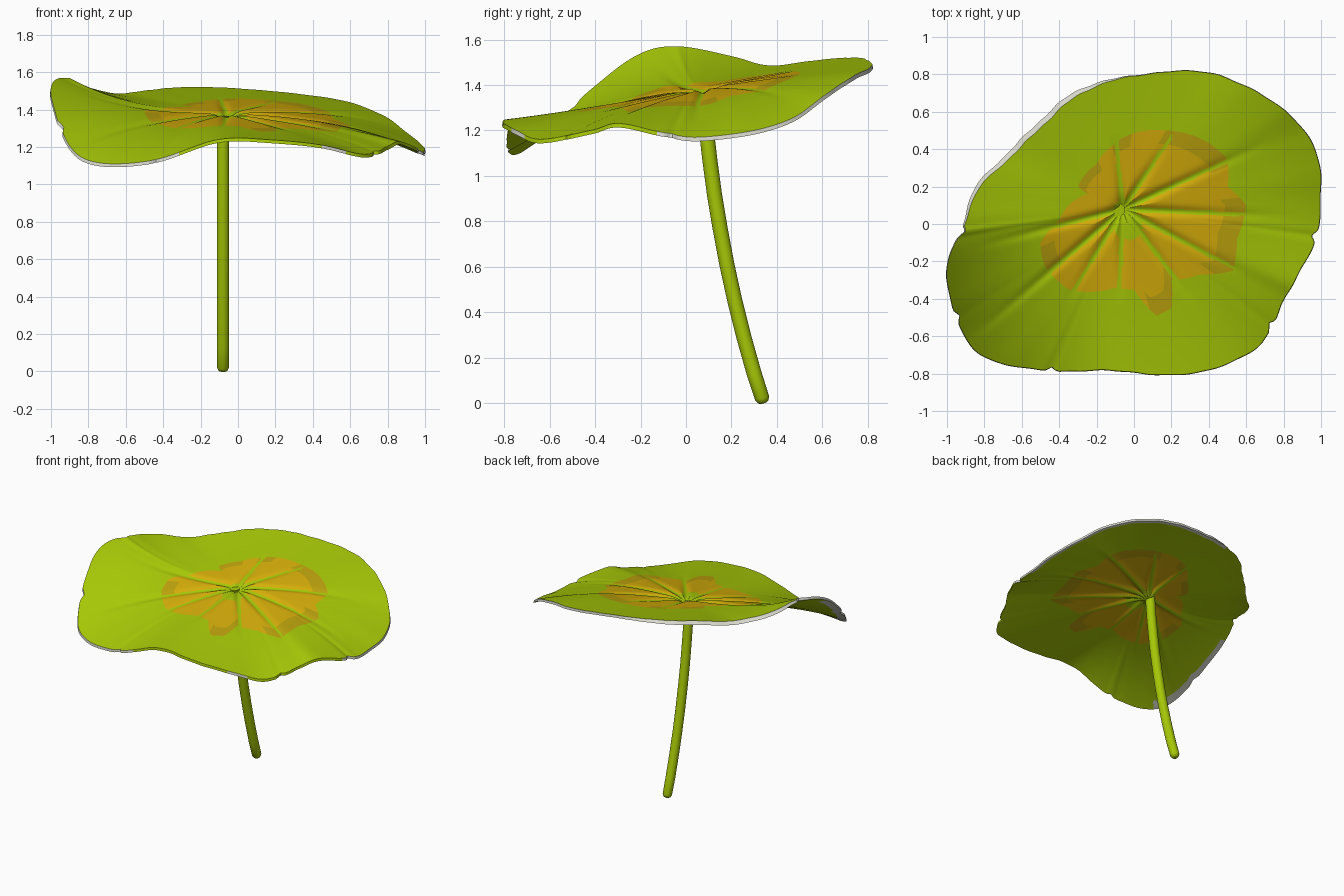
import bpy, bmesh, math
from mathutils import Vector

if "Cube" in bpy.data.objects:
    bpy.data.objects.remove(bpy.data.objects["Cube"])

def material(name, rgb):
    m = bpy.data.materials.new(name)
    m.diffuse_color = (*rgb, 1)
    m.use_nodes = True
    m.node_tree.nodes["Principled BSDF"].inputs["Base Color"].default_value = m.diffuse_color
    return m

GREEN = material("leaf green", (0.38, 0.57, 0.002))
ORANGE = material("petal orange", (0.67, 0.42, 0.003))
OCHRE = material("petal tip ochre", (0.50, 0.36, 0.004))
GREY = material("pale rim grey", (0.68, 0.68, 0.61))

CX, CY, CZ = -0.06, 0.08, 1.39

# leaf rim: x, y, z, counterclockwise from the right
RIM = [(1, .05, 1.17), (1, .3, 1.20), (.93, .48, 1.26), (.8, .62, 1.36),
       (.6, .74, 1.44), (.37, .82, 1.48), (0, .8, 1.515), (-.3, .72, 1.525),
       (-.5, .56, 1.51), (-.68, .38, 1.49), (-.85, .2, 1.53), (-.93, -.03, 1.57),
       (-1, -.2, 1.54), (-.99, -.4, 1.40), (-.9, -.62, 1.2), (-.75, -.74, 1.115),
       (-.45, -.79, 1.13), (-.1, -.79, 1.24), (.2, -.815, 1.235), (.45, -.77, 1.21),
       (.68, -.65, 1.16), (.8, -.42, 1.2), (.87, -.3, 1.23), (.97, -.1, 1.19)]

# outline of the painted flower: x, y
FLOWER = [(.6, .1), (.5, .2), (.5, .35), (.35, .46), (.17, .5), (-.08, .45),
          (-.1, .43), (-.2, .32), (-.3, .2), (-.25, .16), (-.35, .1), (-.4, .02),
          (-.5, -.1), (-.48, -.22), (-.35, -.35), (-.1, -.34), (0, -.35), (.12, -.49),
          (.2, -.45), (.2, -.3), (.35, -.27), (.53, -.25), (.55, -.08)]

# veins: end x, end y
VEINS = [(.2, .47), (.72, .44), (.85, .04), (.6, -.27), (.32, -.42), (-.08, -.42),
         (-.36, -.42), (-.88, -.62), (-.85, -.12), (-.1, .48)]

# directions in degrees of the darker petal tips
TIPS = [(0, 6), (22, 62), (84, 100), (118, 156), (205, 222), (285, 306), (325, 360)]

def catmull(a, b, c, d, t):
    return 0.5 * (2*b + (c-a)*t + (2*a-5*b+4*c-d)*t*t + (3*b-a-3*c+d)*t**3)

def rim_points(steps):
    pts, n = [Vector(p) for p in RIM], len(RIM)
    return [catmull(pts[i-1], pts[i], pts[(i+1) % n], pts[(i+2) % n], k/steps)
            for i in range(n) for k in range(steps)]

POLAR = sorted((math.atan2(y-CY, x-CX) % math.tau, math.hypot(x-CX, y-CY)) for x, y in FLOWER)

def flower_radius(a):
    a %= math.tau
    ring = [(POLAR[-1][0]-math.tau, POLAR[-1][1])] + POLAR + [(POLAR[0][0]+math.tau, POLAR[0][1])]
    for (a0, r0), (a1, r1) in zip(ring, ring[1:]):
        if a0 <= a <= a1:
            return r0 + (r1-r0) * (a-a0) / (a1-a0)
    return 0.5

def vein_distance(x, y):
    best, reach = 9.0, 1.0
    for vx, vy in VEINS:
        d = Vector((vx-CX, vy-CY))
        p = Vector((x-CX, y-CY))
        s = p.dot(d) / d.length_squared
        if 0 <= s <= 1:
            dist = (p - d*s).length
            if dist < best:
                best, reach = dist, s
    return best, reach

def plane(x, y):
    return CZ + 0.18*(y-CY) - 0.05*(x-CX)

INNER, TIP, OUTER = 20, 4, 28
RINGS = INNER + TIP + OUTER
STEPS = 13

def build_leaf():
    bm = bmesh.new()
    rim = rim_points(STEPS)
    n = len(rim)
    top, low = [], []
    for j, p in enumerate(rim):
        a = math.atan2(p.y-CY, p.x-CX)
        deg = math.degrees(a) % 360
        full = math.hypot(p.x-CX, p.y-CY)
        # slightly ragged edge with a few notches
        full -= 0.004 * (1 + math.sin(23*a) * math.sin(9*a+1))
        for notch in (188, 213, 246, 322, 352):
            full -= 0.025 * math.exp(-((deg-notch)/1.2)**2)
        lip = 0.003 + 0.026 * math.exp(-((deg-140)/42)**4)
        R, F = full-lip, flower_radius(a)
        dev = p.z - plane(p.x, p.y)
        ct, cl = [], []
        for i in range(1, RINGS+1):
            if i <= INNER:
                r = F*0.83*i/INNER
            elif i <= INNER+TIP:
                r = F*(0.83 + 0.17*(i-INNER)/TIP)
            else:
                r = F + (R-F)*(i-INNER-TIP)/OUTER
            e = r/R
            x, y = CX + r*math.cos(a), CY + r*math.sin(a)
            d, s = vein_distance(x, y)
            z = plane(x, y) + dev*e**2.8
            z -= 0.02*math.exp(-(d/0.024)**2)*(1-s)
            z -= 0.02*math.exp(-(r/0.05)**2)
            ct.append(bm.verts.new((x, y, z)))
            k = (r + lip*e**12)/r
            cl.append(bm.verts.new((CX+(x-CX)*k, CY+(y-CY)*k, z-0.012-0.006*e**6)))
        top.append(ct)
        low.append(cl)
    ctop = bm.verts.new((CX, CY, CZ-0.035))
    clow = bm.verts.new((CX, CY, CZ-0.048))

    # colour rule: flower ring, its darker tips, green veins and heart
    def colour(face, i):
        c = face.calc_center_median()
        face.smooth = True
        r = math.hypot(c.x-CX, c.y-CY)
        deg = math.degrees(math.atan2(c.y-CY, c.x-CX)) % 360
        heart = math.hypot(c.x+0.03, c.y+0.015) < 0.075 or r < 0.05
        d, s = vein_distance(c.x, c.y)
        if i >= INNER+TIP or heart or d < 0.016 - 0.008*s:
            face.material_index = 0
        elif i >= INNER and any(lo <= deg <= hi for lo, hi in TIPS):
            face.material_index = 2
        else:
            face.material_index = 1

    for j in range(n):
        k = (j+1) % n
        colour(bm.faces.new((ctop, top[j][0], top[k][0])), 0)
        colour(bm.faces.new((clow, low[k][0], low[j][0])), 0)
        deg = math.degrees(math.atan2(rim[j].y-CY, rim[j].x-CX)) % 360
        # pale rim all round but the front; wider below the right side and folded corner
        pale = deg < 252 or 300 < deg < 308 or deg > 348
        band = 3 if 198 < deg < 228 else 2 if deg < 100 else 0
        for i in range(RINGS-1):
            colour(bm.faces.new((top[j][i], top[j][i+1], top[k][i+1], top[k][i])), i+1)
            f = bm.faces.new((low[j][i], low[k][i], low[k][i+1], low[j][i+1]))
            colour(f, i+1)
            if i > RINGS-2-band:
                f.material_index = 3
        f = bm.faces.new((top[j][-1], low[j][-1], low[k][-1], top[k][-1]))
        f.material_index = 3 if pale else 0
    finish(bm, "leaf_pad", (GREEN, ORANGE, OCHRE, GREY))

def finish(bm, name, mats):
    me = bpy.data.meshes.new(name)
    bm.to_mesh(me)
    bm.free()
    for m in mats:
        me.materials.append(m)
    bpy.context.collection.objects.link(bpy.data.objects.new(name, me))

# curved stalk with a rounded foot: y, z, radius
def build_stalk():
    path = [(.343, .0, .012), (.341, .006, .024), (.335, .022, .032), (.30, .13, .033),
            (.255, .29, .033), (.215, .45, .033), (.18, .61, .033), (.15, .77, .033),
            (.125, .92, .033), (.105, 1.07, .033), (.09, 1.2, .033), (.075, 1.365, .033)]
    bm = bmesh.new()
    rings, sides = [], 24
    for i, (y, z, r) in enumerate(path):
        a, b = path[max(i-1, 0)], path[min(i+1, len(path)-1)]
        t = Vector((0, b[0]-a[0], b[1]-a[1])).normalized()
        u = Vector((1, 0, 0))
        v = t.cross(u)
        c = Vector((-0.08, y, z))
        rings.append([bm.verts.new(c + r*(u*math.cos(q*math.tau/sides) + v*math.sin(q*math.tau/sides)))
                      for q in range(sides)])
    for lo, hi in zip(rings, rings[1:]):
        for q in range(sides):
            w = (q+1) % sides
            bm.faces.new((lo[q], lo[w], hi[w], hi[q])).smooth = True
    bm.faces.new(rings[0][::-1])
    bm.faces.new(rings[-1])
    bmesh.ops.recalc_face_normals(bm, faces=bm.faces)
    finish(bm, "stalk", (GREEN,))

build_leaf()
build_stalk()
